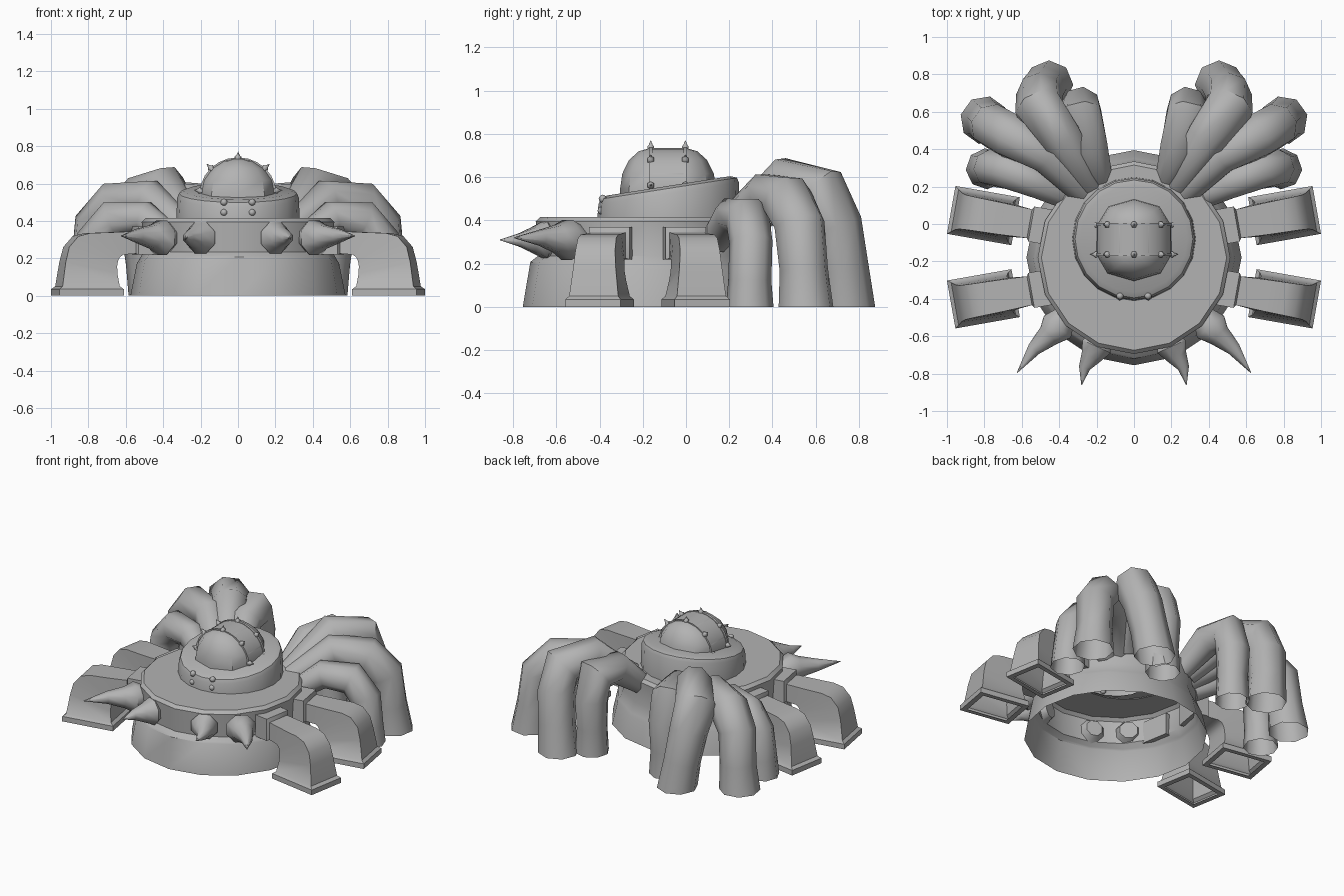
import bpy, bmesh
from math import sin, cos, pi, radians
from mathutils import Vector

old = bpy.data.objects.get("Cube")
if old:
    bpy.data.objects.remove(old, do_unlink=True)

GREY = (0.45, 0.45, 0.45, 1)
stone = bpy.data.materials.new("plain grey")
stone.use_nodes = True
stone.diffuse_color = GREY
stone.node_tree.nodes["Principled BSDF"].inputs["Base Color"].default_value = GREY


def finish(name, bm, angle):
    bmesh.ops.recalc_face_normals(bm, faces=bm.faces)
    mesh = bpy.data.meshes.new(name)
    bm.to_mesh(mesh)
    bm.free()
    mesh.materials.append(stone)
    obj = bpy.data.objects.new(name, mesh)
    bpy.context.collection.objects.link(obj)
    bpy.ops.object.select_all(action='DESELECT')
    obj.select_set(True)
    bpy.context.view_layer.objects.active = obj
    bpy.ops.object.shade_smooth_by_angle(angle=radians(angle))


def loft(name, rings, start=True, end=True, closed=True, angle=30):
    """Skin a list of equal-length point rings."""
    bm = bmesh.new()
    loops = [[bm.verts.new(p) for p in ring] for ring in rings]
    n = len(loops[0])
    for a, b in zip(loops, loops[1:]):
        for i in range(n if closed else n - 1):
            j = (i + 1) % n
            bm.faces.new((a[i], a[j], b[j], b[i]))
    if start:
        bm.faces.new(loops[0])
    if end:
        bm.faces.new(loops[-1])
    finish(name, bm, angle)


def lathe(name, cy, profile, sides, end):
    """Profile rows are radius, height, slope of that ring along y."""
    rings = []
    for r, z, slope in profile:
        ring = []
        for i in range(sides):
            a = 2 * pi * i / sides
            y = r * sin(a)
            ring.append((r * cos(a), cy + y, z + slope * y))
        rings.append(ring)
    loft(name, rings, False, end, angle=35)


def tube(name, path, sides=8, end=True):
    """Path rows are x, y, z, radius."""
    pts = [Vector(p[:3]) for p in path]
    side = (pts[-1] - pts[0]).cross(Vector((0, 0, 1))).normalized()
    rings = []
    for i, p in enumerate(pts):
        t = (pts[min(i + 1, len(pts) - 1)] - pts[max(i - 1, 0)]).normalized()
        if i == len(pts) - 1 and abs(t.z) > 0.8:
            t = Vector((0, 0, -1))
        u = (side - t * side.dot(t)).normalized()
        v = t.cross(u)
        ring = []
        for k in range(sides):
            a = 2 * pi * (k + 0.5) / sides
            ring.append(p + (u * cos(a) + v * sin(a)) * path[i][3])
        rings.append(ring)
    loft(name, rings, True, end, angle=50)


# Open shell body with flared skirt, and the tilted turret
lathe("body", -0.18, [(0.575, 0, 0), (0.54, 0.175, -0.06), (0.53, 0.19, -0.05),
                      (0.505, 0.235, 0), (0.515, 0.395, 0), (0.495, 0.415, 0),
                      (0.22, 0.415, 0)], 16, False)
lathe("turret", -0.08, [(0.33, 0.41, 0), (0.325, 0.525, 0.157),
                        (0.315, 0.548, 0.157), (0.285, 0.56, 0.157)], 20, True)

# Dome: two rounded ends drawn apart along y
MID, HALF, BASE, RADIUS = -0.083, 0.08, 0.545, 0.2
rings = [[] for lat in range(6)]
for ring, lat in zip(rings, (-15, 0, 22, 45, 67, 89)):
    r = cos(radians(max(lat, 0)))
    for sgn in (1, -1):
        for k in range(5):
            a = pi * k / 4
            ring.append((sgn * RADIUS * r * cos(a),
                         MID + sgn * (HALF + 0.142 * r * sin(a)),
                         BASE + 0.19 * sin(radians(lat))))
loft("dome", rings, False, True, angle=40)


# Strap over the dome, with raised bands, studs and spikes
def arch(y, r, n=12):
    ring = [(r, y, 0.5)]
    for i in range(n + 1):
        a = pi * i / n
        ring.append((r * cos(a), y, BASE + r * 0.95 * sin(a)))
    return ring + [(-r, y, 0.5)]


def band(name, y, half, r):
    loft(name, [arch(y - half, 0.19), arch(y - half, r),
                arch(y + half, r), arch(y + half, 0.19)], False, False, False)


band("dome_strap", MID, HALF, 0.201)
for sgn, side in ((-1, "front"), (1, "rear")):
    y = MID + sgn * HALF
    band(side + "_band", y, 0.008, 0.205)
    for deg in (5, 45, 90, 135, 175):
        d = Vector((cos(radians(deg)), 0, 0.95 * sin(radians(deg))))
        p = Vector((0, y, BASE)) + d * RADIUS
        rows = []
        for h, r in ((-0.01, 0.016), (0.008, 0.018), (0.016, 0.01), (0.037, 0.001)):
            rows.append((*(p + d * h), r))
        # a hair of tilt keeps the upright spike's frame defined
        rows[-1] = (rows[-1][0] + 0.001, *rows[-1][1:])
        tube(f"{side}_dome_spike", rows, 6)

# Rivets on the turret front
for x in (-0.075, 0.075):
    for z, y in ((0.445, -0.39), (0.5, -0.385)):
        bm = bmesh.new()
        bmesh.ops.create_icosphere(bm, subdivisions=2, radius=0.019)
        bmesh.ops.translate(bm, verts=bm.verts, vec=(x, y, z))
        finish("turret_rivet", bm, 60)

# Legs: rows are outer u, outer z, inner u, inner z, half width
LEG = [(-0.36, 0.37, -0.36, 0.22, 0.095), (-0.26, 0.37, -0.26, 0.22, 0.095),
       (-0.25, 0.345, -0.25, 0.225, 0.078), (-0.1, 0.338, -0.18, 0.22, 0.085),
       (0.0, 0.335, -0.16, 0.205, 0.088), (0.065, 0.318, -0.15, 0.185, 0.09),
       (0.115, 0.26, -0.145, 0.16, 0.093), (0.135, 0.18, -0.145, 0.12, 0.1),
       (0.155, 0.05, -0.155, 0.05, 0.115), (0.175, 0.035, -0.175, 0.035, 0.13),
       (0.175, 0, -0.175, 0, 0.13), (0.14, 0, -0.14, 0, 0.1)]
# Fingers and horns: rows are x, y, z, radius
FINGERS = {
    "outer_finger": [(0.35, 0.14, 0.31, 0.07), (0.5, 0.215, 0.42, 0.09),
                     (0.67, 0.285, 0.41, 0.105), (0.765, 0.3, 0.3, 0.1),
                     (0.785, 0.295, 0.12, 0.1), (0.79, 0.295, 0, 0.11)],
    "second_finger": [(0.28, 0.18, 0.35, 0.08), (0.47, 0.37, 0.52, 0.105),
                      (0.66, 0.47, 0.49, 0.125), (0.76, 0.525, 0.38, 0.12),
                      (0.78, 0.545, 0.17, 0.115), (0.8, 0.555, 0, 0.13)],
    "third_finger": [(0.24, 0.22, 0.36, 0.08), (0.39, 0.47, 0.585, 0.115),
                     (0.51, 0.62, 0.53, 0.135), (0.505, 0.69, 0.38, 0.125),
                     (0.48, 0.725, 0.18, 0.12), (0.455, 0.745, 0, 0.13)],
    "inner_finger": [(0.18, 0.24, 0.35, 0.07), (0.24, 0.42, 0.51, 0.105),
                     (0.29, 0.58, 0.51, 0.125), (0.285, 0.625, 0.36, 0.11),
                     (0.285, 0.62, 0.17, 0.1), (0.285, 0.62, 0, 0.11)],
}
HORNS = {
    "outer_horn": [(0.36, -0.48, 0.31, 0.06), (0.41, -0.55, 0.31, 0.1),
                   (0.455, -0.595, 0.315, 0.068), (0.535, -0.67, 0.32, 0.04),
                   (0.625, -0.795, 0.32, 0.002)],
    "inner_horn": [(0.18, -0.6, 0.31, 0.055), (0.2, -0.655, 0.31, 0.09),
                   (0.23, -0.71, 0.31, 0.06), (0.265, -0.77, 0.31, 0.033),
                   (0.28, -0.86, 0.31, 0.002)],
}
for sx, side in ((1, "left"), (-1, "right")):
    for sy, cy, place in ((1, 0.045, "rear"), (-1, -0.4, "front")):
        c, s = cos(radians(10)), sy * sin(radians(10))
        rings = []
        for uo, zo, ui, zi, w in LEG:
            ring = []
            for u, z, v in ((uo, zo, w), (uo, zo, -w), (ui, zi, -w), (ui, zi, w)):
                ring.append((sx * (0.805 + u * c - v * s), cy + u * s + v * c, z))
            rings.append(ring)
        loft(f"{place}_{side}_leg", rings, True, False, angle=40)
    for group, capped in ((FINGERS, False), (HORNS, True)):
        for name, path in group.items():
            tube(f"{side}_{name}", [(sx * p[0], *p[1:]) for p in path], end=capped)
